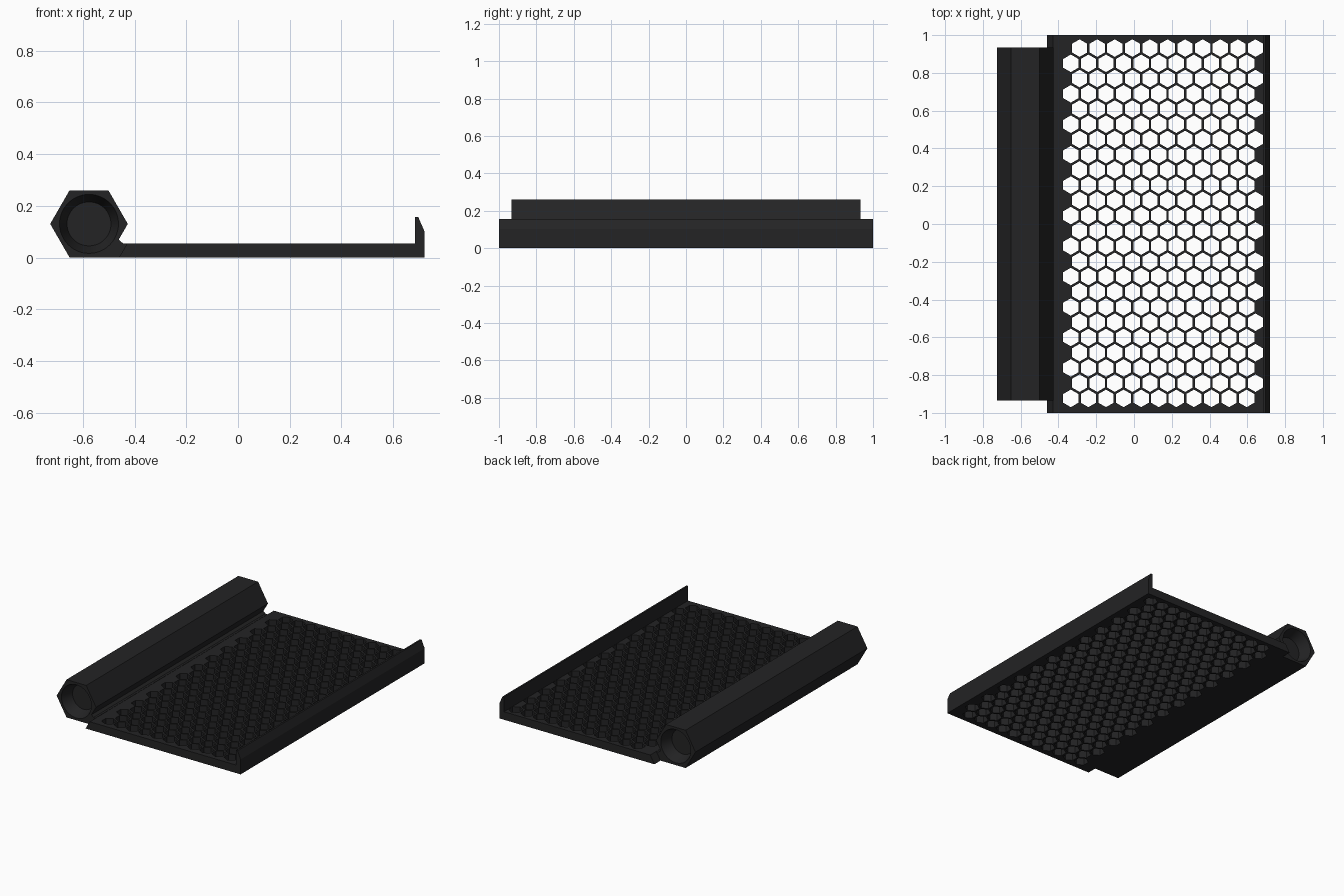
import bpy, bmesh, math
from mathutils import Matrix

if "Cube" in bpy.data.objects:
    bpy.data.objects.remove(bpy.data.objects["Cube"])

black = bpy.data.materials.new("black_plastic")
black.diffuse_color = (0.017, 0.017, 0.018, 1)
black.use_nodes = True
black.node_tree.nodes["Principled BSDF"].inputs["Base Color"].default_value = black.diffuse_color


def finish(bm, name):
    bmesh.ops.recalc_face_normals(bm, faces=bm.faces)
    me = bpy.data.meshes.new(name)
    bm.to_mesh(me)
    bm.free()
    ob = bpy.data.objects.new(name, me)
    bpy.context.collection.objects.link(ob)
    me.materials.append(black)
    return ob


def extrude_profile(name, pts, half):
    """Extrude an x-z profile along y from -half to +half."""
    bm = bmesh.new()
    face = bm.faces.new([bm.verts.new((x, -half, z)) for x, z in pts])
    ext = bmesh.ops.extrude_face_region(bm, geom=[face])["geom"]
    verts = [g for g in ext if isinstance(g, bmesh.types.BMVert)]
    bmesh.ops.translate(bm, verts=verts, vec=(0, 2 * half, 0))
    return finish(bm, name)


def cut(ob, cutter):
    mod = ob.modifiers.new("cut", "BOOLEAN")
    mod.operation = "DIFFERENCE"
    mod.solver = "EXACT"
    mod.object = cutter
    bpy.context.view_layer.objects.active = ob
    bpy.ops.object.modifier_apply(modifier=mod.name)
    bpy.data.objects.remove(cutter)


# Tray panel with a chamfered left edge and an upright lip on the right
T = 0.055
panel = extrude_profile("panel", [
    (-0.46, 0), (0.72, 0), (0.72, 0.103), (0.697, 0.156),
    (0.685, 0.156), (0.685, T), (-0.428, T)], 1.0)

# Honeycomb of through holes
PITCH, ROWS, COLS = 0.0931, 24, 11
STEP = PITCH * math.sqrt(3) / 2
bm = bmesh.new()
for r in range(ROWS):
    y = 0.004 + STEP * ((ROWS - 1) / 2 - r)
    for c in range(COLS):
        x = -0.288 + c * PITCH - (r % 2) * PITCH / 2
        bmesh.ops.create_cone(
            bm, cap_ends=True, segments=6, radius1=0.0465, radius2=0.0465,
            depth=0.3, matrix=Matrix.Translation((x, y, 0.03)))
cut(panel, finish(bm, "hole_cutter"))

# Hexagonal tube along the left side
CX, R, HALF = -0.576, 0.15, 0.934
CZ = R * math.sqrt(3) / 2
tube = extrude_profile("hex_tube", [
    (CX + R * math.cos(math.radians(60 * i)),
     CZ + R * math.sin(math.radians(60 * i))) for i in range(6)], HALF)

# Tapered blind sockets in both tube ends
DEPTH, OVER = 0.08, 0.02
slope = (0.114 - 0.085) / DEPTH
bm = bmesh.new()
for s in (-1, 1):
    mid = s * (HALF + (OVER - DEPTH) / 2)
    mat = Matrix.Translation((CX, mid, CZ)) @ Matrix.Rotation(s * math.pi / 2, 4, "X")
    bmesh.ops.create_cone(
        bm, cap_ends=True, segments=48, depth=DEPTH + OVER,
        radius1=0.114 + slope * OVER, radius2=0.085, matrix=mat)
cut(tube, finish(bm, "socket_cutter"))

# Web joining the tube to the panel
extrude_profile("joining_web", [
    (-0.502, 0), (-0.43, 0), (-0.43, T), (-0.445, T), (-0.462, 0.07)], HALF)

# Smooth the round sockets, keep flats sharp
bpy.ops.object.select_all(action="DESELECT")
tube.select_set(True)
bpy.context.view_layer.objects.active = tube
bpy.ops.object.shade_smooth_by_angle(angle=math.radians(20))
